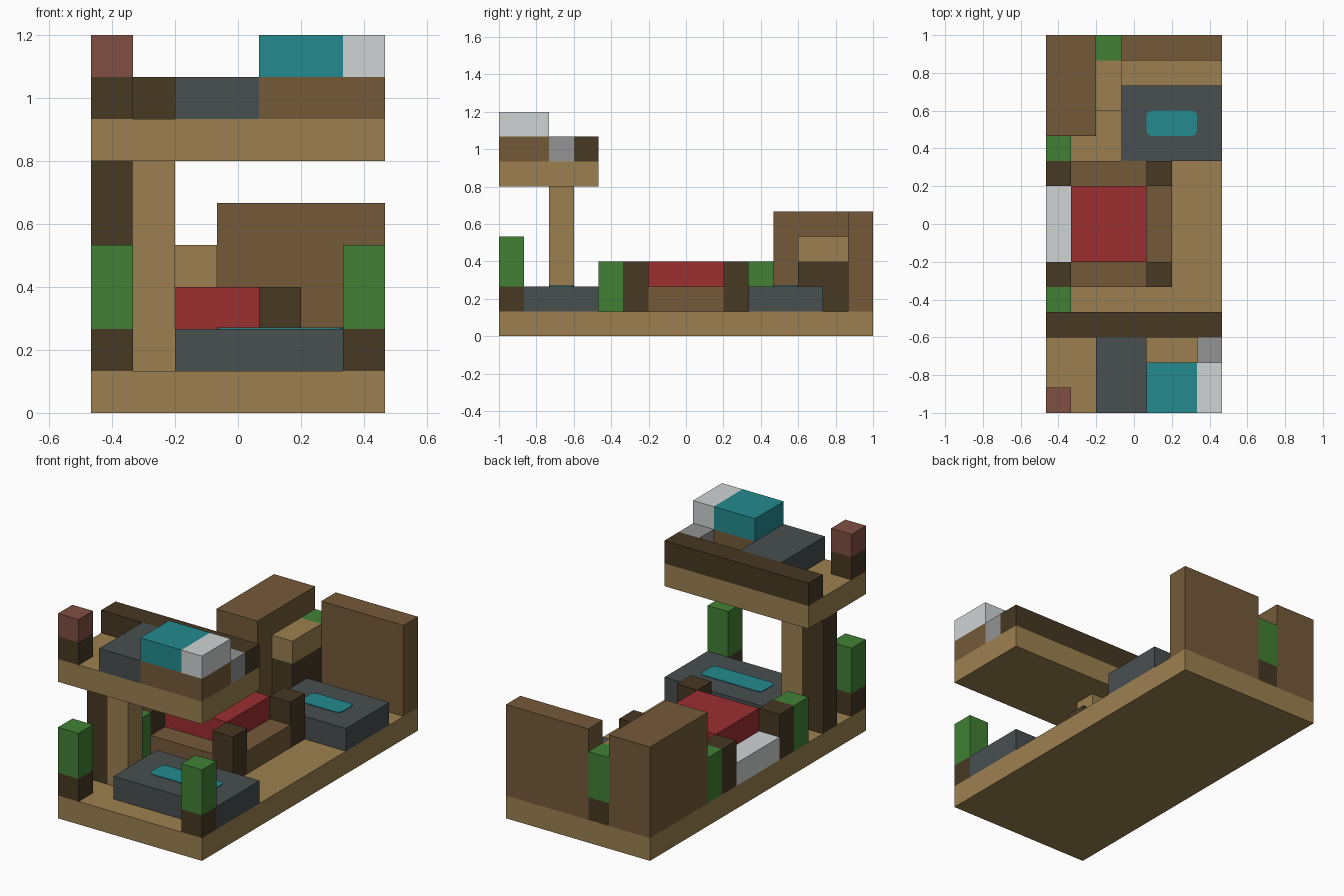
import bpy
import bmesh
from mathutils import Vector

if "Cube" in bpy.data.objects:
    bpy.data.objects.remove(bpy.data.objects["Cube"], do_unlink=True)

U = 2 / 15                              # one block
ORIGIN = Vector((-3.5 * U, -7.5 * U, 0))


def material(name, hex_code):
    srgb = [int(hex_code[k:k + 2], 16) / 255 for k in (0, 2, 4)]
    rgb = [c / 12.92 if c < 0.04045 else ((c + 0.055) / 1.055) ** 2.4 for c in srgb]
    mat = bpy.data.materials.new(name)
    mat.use_nodes = True
    mat.diffuse_color = (*rgb, 1)
    mat.node_tree.nodes["Principled BSDF"].inputs["Base Color"].default_value = (*rgb, 1)
    return mat


tan = material("tan_wood", "9c8050")
brown = material("brown_wood", "755a39")
dark = material("dark_wood", "473823")
slate = material("slate", "484e50")
teal = material("teal", "248a8f")
green = material("leaf_green", "418034")
red = material("red", "9c2e30")
white = material("off_white", "cfd4d4")
gray = material("mid_gray", "939393")
maroon = material("clay", "804e42")


def block(name, mat, low, high, corner=0):
    """Box between two grid corners, with optional rounded upright edges."""
    a, b = (ORIGIN + Vector(p) * U for p in (low, high))
    bm = bmesh.new()
    bmesh.ops.create_cube(bm, size=1)
    bmesh.ops.scale(bm, vec=b - a, verts=bm.verts)
    bmesh.ops.translate(bm, vec=(a + b) / 2, verts=bm.verts)
    if corner:
        upright = [e for e in bm.edges
                   if abs(e.verts[0].co.z - e.verts[1].co.z) > 1e-4]
        bmesh.ops.bevel(bm, geom=upright, offset=corner, segments=2,
                        profile=0.5, affect='EDGES')
    mesh = bpy.data.meshes.new(name)
    bm.to_mesh(mesh)
    bm.free()
    mesh.materials.append(mat)
    obj = bpy.data.objects.new(name, mesh)
    bpy.context.collection.objects.link(obj)
    return obj


def plant(name, x, y):
    block(name + "_pot", dark, (x, y, 1), (x + 1, y + 1, 2))
    block(name + "_leaves", green, (x, y, 2), (x + 1, y + 1, 4))


def basin(name, x0, y0, x1, y1):
    block(name, slate, (x0, y0, 1), (x1, y1, 2))
    block(name + "_water", teal, (x0 + 1, y0 + 1, 2), (x1 - 1, y1 - 1, 2.03), 0.025)


# Floors
block("ground_floor", tan, (0, 0, 0), (7, 15, 1))
block("upper_floor", tan, (0, 0, 6), (7, 4, 7))

# Columns under the upper floor
block("dark_column", dark, (0, 2, 1), (1, 3, 6))
block("tan_column", tan, (1, 2, 1), (2, 3, 6))

# Potted plants and basins
plant("front_right_plant", 0, 0)
plant("front_left_plant", 6, 0)
plant("back_plant", 2, 14)
basin("front_basin", 2, 1, 7, 4)
basin("back_basin", 3, 10, 7, 13)

# Central bed with posts and hedges, mirrored front to back
block("bed_frame", brown, (1, 5, 1), (4, 10, 2))
block("bed_step", brown, (4, 6, 1), (5, 9, 2))
block("bed_cushion", red, (1, 6, 2), (4, 9, 3))
block("bed_headboard", white, (0, 6, 1), (1, 9, 2))
for side, y in (("front", 5), ("back", 9)):
    block(side + "_head_post", dark, (0, y, 1), (1, y + 1, 3))
    block(side + "_foot_post", dark, (4, y, 1), (5, y + 1, 3))
for side, y in (("front", 4), ("back", 10)):
    block(side + "_hedge", green, (0, y, 1), (1, y + 1, 3))

# Rear wardrobe, wall and cabinet
block("wardrobe", brown, (0, 11, 1), (2, 15, 5))
block("back_wall", brown, (3, 14, 1), (7, 15, 5))
block("cabinet", dark, (2, 12, 1), (3, 14, 3))
block("cabinet_top", tan, (2, 12, 3), (3, 14, 4))

# Upper floor furniture
block("upper_rail", dark, (0, 3, 7), (7, 4, 8))
block("upper_slab", slate, (2, 0, 7), (4, 3, 8))
block("upper_bed_frame", brown, (4, 0, 7), (7, 2, 8))
block("upper_bed_cover", teal, (4, 0, 8), (6, 2, 9))
block("upper_bed_pillow", white, (6, 0, 8), (7, 2, 9))
block("night_stand", gray, (6, 2, 7), (7, 3, 8))
block("lamp_base", dark, (0, 0, 7), (1, 1, 8))
block("lamp_top", maroon, (0, 0, 8), (1, 1, 9))
